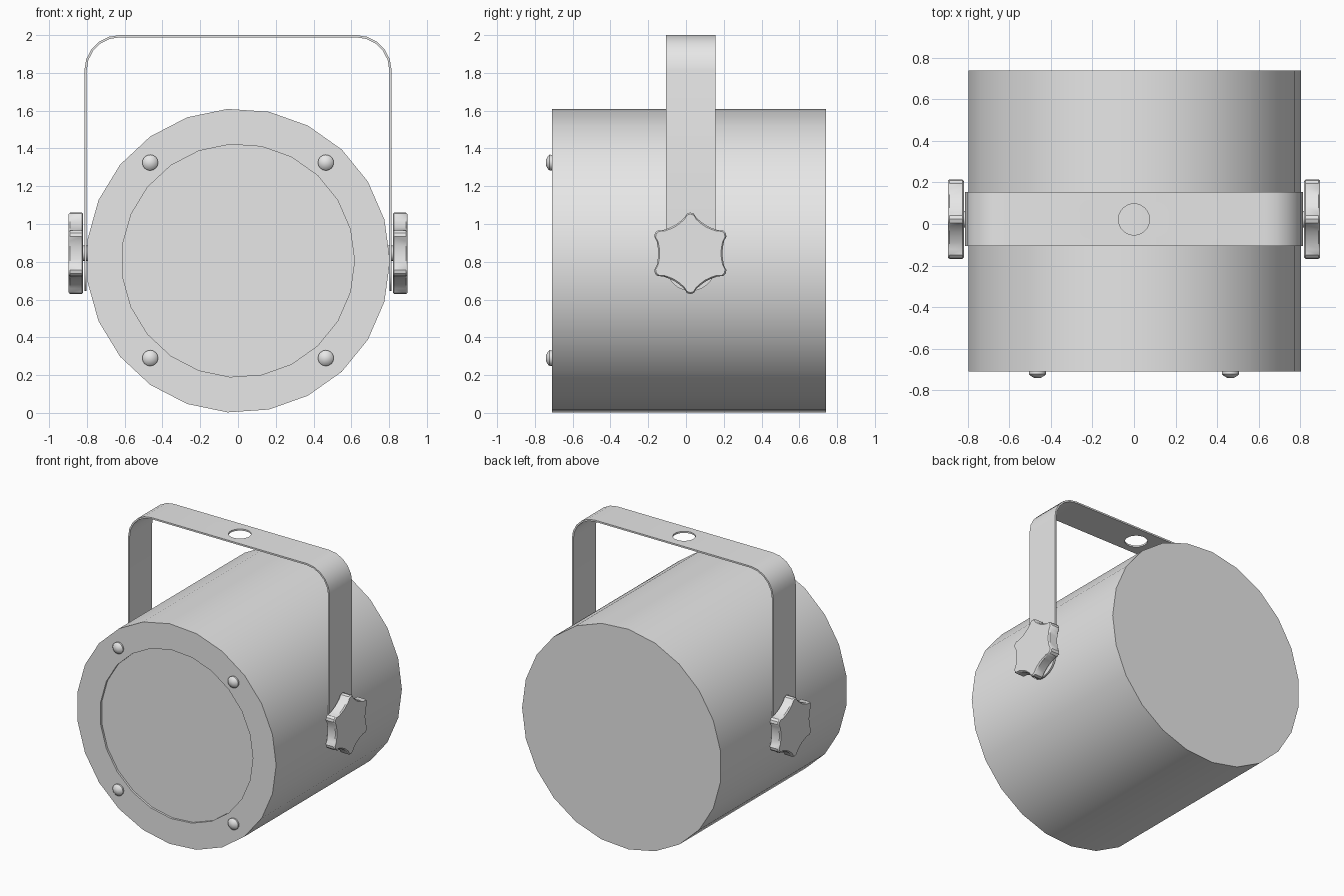
import bpy, bmesh
from math import sin, cos, pi, radians

if "Cube" in bpy.data.objects:
    bpy.data.objects.remove(bpy.data.objects["Cube"], do_unlink=True)

grey = bpy.data.materials.new("plain_grey")
grey.use_nodes = True
grey.diffuse_color = (0.8, 0.8, 0.8, 1)
grey.node_tree.nodes["Principled BSDF"].inputs["Base Color"].default_value = (0.8, 0.8, 0.8, 1)


def activate(obj):
    bpy.ops.object.select_all(action='DESELECT')
    obj.select_set(True)
    bpy.context.view_layer.objects.active = obj


def make_object(name, bm):
    bmesh.ops.recalc_face_normals(bm, faces=bm.faces)
    mesh = bpy.data.meshes.new(name)
    bm.to_mesh(mesh)
    bm.free()
    mesh.materials.append(grey)
    obj = bpy.data.objects.new(name, mesh)
    bpy.context.collection.objects.link(obj)
    return obj


def smooth(obj, angle=30):
    activate(obj)
    bpy.ops.object.shade_smooth_by_angle(angle=radians(angle))


def loft(name, rings):
    """Closed solid through equal-sized rings of points, capped at both ends."""
    bm = bmesh.new()
    loops = [[bm.verts.new(p) for p in ring] for ring in rings]
    n = len(loops[0])
    for a, b in zip(loops, loops[1:]):
        for i in range(n):
            j = (i + 1) % n
            bm.faces.new((a[i], a[j], b[j], b[i]))
    bm.faces.new(loops[0])
    bm.faces.new(loops[-1])
    return make_object(name, bm)


def lathe_y(name, profile, sides, cx, cz):
    """Turn (radius, y) pairs about an axis running front to back."""
    turn = [2 * pi * i / sides for i in range(sides)]
    return loft(name, [[(cx + r * cos(t), y, cz + r * sin(t)) for t in turn]
                       for r, y in profile])


# Housing with a shallow recessed front lens
AXIS_Z = 0.806
housing = lathe_y("housing", [(0.617, -0.695), (0.617, -0.71), (0.805, -0.71),
                              (0.805, 0.74)], 23, 0, AXIS_Z)
smooth(housing)

# Four front screws
for side, x in (("right", -0.465), ("left", 0.465)):
    for level, z in (("lower", 0.29), ("upper", 1.325)):
        screw = lathe_y(f"{level}_{side}_screw",
                        [(0.04, -0.70), (0.042, -0.722), (0.034, -0.731), (0.014, -0.742)],
                        16, x, z)
        smooth(screw, 40)

# Yoke strap: centre line with half widths, rounded at the leg ends
MID_Y, HALF_W, SIDE_X, TOP_Z, BEND, END_Z = 0.025, 0.13, 0.807, 1.994, 0.18, 0.775
half = [(SIDE_X, END_Z - HALF_W * sin(a), HALF_W * cos(a))
        for a in (radians(d) for d in range(84, -1, -12))]
half += [(SIDE_X - BEND + BEND * cos(a), TOP_Z - BEND + BEND * sin(a), HALF_W)
         for a in (radians(d) for d in range(0, 91, 18))]
path = half + [(-x, z, w) for x, z, w in reversed(half)]
bm = bmesh.new()
pairs = [(bm.verts.new((x, MID_Y - w, z)), bm.verts.new((x, MID_Y + w, z))) for x, z, w in path]
for (a, b), (c, d) in zip(pairs, pairs[1:]):
    bm.faces.new((a, b, d, c))
yoke = make_object("yoke_strap", bm)
thick = yoke.modifiers.new("thickness", 'SOLIDIFY')
thick.thickness, thick.offset = 0.012, 0

# Mounting hole through the top of the yoke
bpy.ops.mesh.primitive_cylinder_add(vertices=32, radius=0.075, depth=0.2, location=(0, 0.022, TOP_Z))
cutter = bpy.context.object
cutter.name = "hole_cutter"
cutter.hide_render = True
hole = yoke.modifiers.new("hole", 'BOOLEAN')
hole.operation, hole.object, hole.solver = 'DIFFERENCE', cutter, 'EXACT'
activate(yoke)
for name in ("thickness", "hole"):
    bpy.ops.object.modifier_apply(modifier=name)
bpy.data.objects.remove(cutter, do_unlink=True)
smooth(yoke)

# Six-pointed clamp knobs with softened rims, and their studs
KNOB_Y, KNOB_Z = 0.023, 0.845
lobe = [(-20, 0.175), (-10, 0.19), (-5, 0.211), (0, 0.216), (5, 0.211), (10, 0.19),
        (20, 0.175), (30, 0.17)]
star = [(radians(90 + 60 * k + d), r) for k in range(6) for d, r in lobe]
for side, s in (("right", -1), ("left", 1)):
    rings = [[(s * x, KNOB_Y + (r - inset) * cos(a), KNOB_Z + (r - inset) * sin(a))
              for a, r in star]
             for x, inset in ((0.82, 0.008), (0.826, 0), (0.889, 0), (0.897, 0.008))]
    smooth(loft(f"{side}_knob", rings), 35)
    bpy.ops.mesh.primitive_cylinder_add(vertices=16, radius=0.04, depth=0.06,
                                        location=(s * 0.81, KNOB_Y, KNOB_Z), rotation=(0, pi / 2, 0))
    stud = bpy.context.object
    stud.name = f"{side}_stud"
    stud.data.materials.append(grey)
    smooth(stud)
